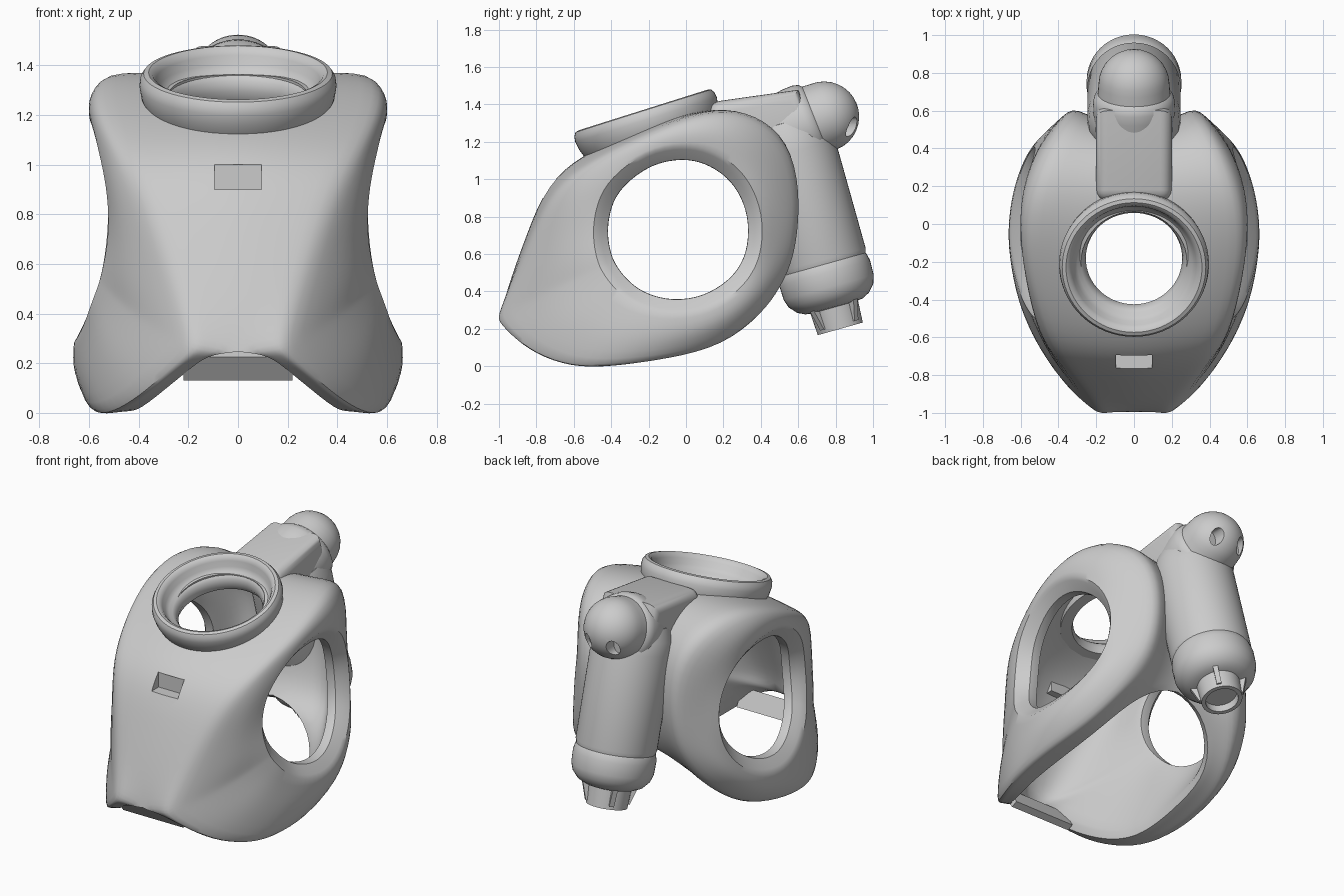
import bpy, bmesh, math
from mathutils import Vector

if "Cube" in bpy.data.objects:
    bpy.data.objects.remove(bpy.data.objects["Cube"])

def make(name, bm, smooth=True, angle=35):
    bmesh.ops.recalc_face_normals(bm, faces=bm.faces)
    me = bpy.data.meshes.new(name)
    bm.to_mesh(me)
    bm.free()
    ob = bpy.data.objects.new(name, me)
    bpy.context.collection.objects.link(ob)
    if smooth:
        shade(ob, angle)
    return ob

def shade(ob, angle=35):
    bpy.ops.object.select_all(action='DESELECT')
    ob.select_set(True)
    bpy.context.view_layer.objects.active = ob
    bpy.ops.object.shade_smooth_by_angle(angle=math.radians(angle))

def lathe(name, prof, origin, axis, closed=False, segs=48):
    """Spin (radius, height) points round an axis lying in the y-z plane."""
    bm = bmesh.new()
    w = Vector(axis).normalized()
    u = Vector((1, 0, 0))
    vs = [bm.verts.new(Vector(origin) + u * r + w * h) for r, h in prof]
    es = [bm.edges.new(p) for p in zip(vs, vs[1:])]
    if closed:
        es.append(bm.edges.new((vs[-1], vs[0])))
    bmesh.ops.spin(bm, geom=vs + es, cent=origin, axis=w, angle=2 * math.pi, steps=segs, use_merge=True)
    bmesh.ops.remove_doubles(bm, verts=bm.verts, dist=1e-4)
    return make(name, bm)

def prism(name, pts, x0, x1):
    """Extrude a y-z outline along x."""
    bm = bmesh.new()
    a = [bm.verts.new((x0, y, z)) for y, z in pts]
    b = [bm.verts.new((x1, y, z)) for y, z in pts]
    bm.faces.new(a)
    bm.faces.new(b)
    for i in range(len(pts)):
        j = (i + 1) % len(pts)
        bm.faces.new((a[i], a[j], b[j], b[i]))
    return make(name, bm, False)

def cut(ob, cutter):
    cutter.hide_render = True
    m = ob.modifiers.new('cut', 'BOOLEAN')
    m.operation = 'DIFFERENCE'
    m.solver = 'EXACT'
    m.object = cutter

def bake(ob):
    """Apply every modifier, then shade."""
    bpy.context.view_layer.update()
    dg = bpy.context.evaluated_depsgraph_get()
    me = bpy.data.meshes.new_from_object(ob.evaluated_get(dg))
    ob.modifiers.clear()
    ob.data = me
    shade(ob)

def table(t, v):
    for (a, fa), (b, fb) in zip(t, t[1:]):
        if v <= b:
            k = max(0, (v - a) / (b - a))
            return fa + (fb - fa) * k
    return t[-1][1]

# Side wall: half-width by height, scaled along the length
WIDTH = [(0, .63), (.1, .68), (.25, .675), (.4, .645), (.75, .595), (1.1, .595), (1.28, .62), (1.4, .6)]
TAPER = [(-1, .33), (-.9, .45), (-.8, .6), (-.6, .81), (-.4, .93), (-.1, 1), (.2, .97), (.42, .87), (.6, .6)]
def side_x(y, z):
    return table(WIDTH, z) * table(TAPER, y)

# Shell rows round the arm hole: inner line y, z, x and shoulder crease y, z, x
ROWS = [(-1, .245, 0, -1.01, .29, .19), (-.94, .47, 0, -.92, .47, .25), (-.85, .72, 0, -.82, .72, .33),
        (-.75, .98, 0, -.7, .955, .42), (-.57, 1.13, 0, -.52, 1.09, .5), (-.3, 1.26, 0, -.25, 1.23, .56),
        (-.05, 1.35, 0, 0, 1.34, .57), (.2, 1.385, 0, .22, 1.39, .52), (.38, 1.31, 0, .44, 1.33, .44),
        (.48, 1.15, 0, .6, 1.16, .35), (.5, .9, 0, .635, .86, .32), (.47, .65, 0, .6, .57, .34),
        (.42, .48, 0, .52, .41, .39), (.38, .34, .27, .42, .27, .45), (.2, .13, .42, .2, .1, .55),
        (-.1, .06, .45, -.1, .03, .61), (-.4, .01, .46, -.4, -.01, .6), (-.6, 0, .41, -.62, -.01, .52),
        (-.8, .08, .31, -.82, .06, .4), (-.92, .17, .2, -.94, .16, .29), (-.99, .235, .12, -1.01, .24, .2)]
HC = Vector((-.04, .73))

bm = bmesh.new()
crease = bm.edges.layers.float.new('crease_edge')
grid = []
for py, pz, px, qy, qz, qx in ROWS:
    P, Q = Vector((py, pz)), Vector((qy, qz))
    d = (Q - HC).normalized()
    rim, hole = HC + d * .46, HC + d * .383
    mid = (Q + rim) / 2
    X = side_x(*rim)
    Pi = P - (P - HC).normalized() * .06
    step = (X - .15, *(HC + d * .45))
    if px > .1:
        Qi = ((step[0] + px) / 2, (step[1] + Pi.x) / 2, (step[2] + Pi.y) / 2)
    else:
        Qi = (qx - .05, *(Q - d * .07))
    half = P.lerp(Q, .4)
    bulge = .02 if qy < -.6 and qz > .4 else 0
    loop = [(px, *P), (px + (qx - px) * .55, *half), (qx, *Q), (side_x(*mid) + bulge, *mid), (X, *rim),
            (X - .06, *hole), (X - .12, *hole), step, Qi, (px, *Pi)]
    grid.append([bm.verts.new(c) for c in loop])
n, m = len(grid), len(grid[0])
for i in range(n):
    a, b = grid[i], grid[(i + 1) % n]
    covered = ROWS[i][2] == 0 and ROWS[(i + 1) % n][2] == 0
    for j in range(m - 1 if covered else m):
        k = (j + 1) % m
        bm.faces.new((a[j], a[k], b[k], b[j]))
    for j, c in ((0, .8), (2, .25), (4, .9), (5, .9), (6, .9), (9, .8)):
        e = bm.edges.get((a[j], b[j]))
        if e and not (covered and j in (0, 9)):
            e[crease] = c
torso = make('torso_shell', bm, False)
mir = torso.modifiers.new('mirror', 'MIRROR')
mir.use_clip = True
sub = torso.modifiers.new('subdivision', 'SUBSURF')
sub.levels = sub.render_levels = 2

# Neck opening and collar
TILT = math.radians(17.5)
up = Vector((0, -math.sin(TILT), math.cos(TILT)))
neck = Vector((0, -.23, 1.37))
cut(torso, lathe('neck_cutter', [(0, -.4), (.28, -.4), (.28, .2), (0, .2)], neck, up))
lathe('neck_collar', [(.34, -.2), (.372, -.15), (.39, -.1), (.397, -.055), (.393, -.025), (.38, -.005),
                      (.36, 0), (.343, -.008), (.33, -.03), (.318, -.065), (.3, -.09), (.28, -.1),
                      (.265, -.12), (.255, -.16), (.27, -.2)], neck, up, closed=True, segs=64)

# Chest pocket
window = [(-.95, .9), (-.69, .9), (-.69, 1.0), (-.95, 1.0)]
cut(torso, prism('pocket_cutter', window, -.095, .095))
bake(torso)
prism('pocket_back', [(-.69, .88), (-.65, .88), (-.65, .99), (-.69, .99)], -.105, .105)
prism('pocket_floor', [(-.74, .88), (-.66, .88), (-.66, .9), (-.74, .9)], -.105, .105)

# Lip under the front panel
prism('front_lip', [(-.95, .225), (-.88, .13), (-.84, .15), (-.9, .26)], -.22, .22)

# Back canister with nozzle
base, axis = Vector((0, .825, .2)), Vector((0, -.27, .963)).normalized()
lathe('back_canister', [(0, .05), (.1, .05), (.1, 0), (.125, 0), (.132, .12), (.16, .125), (.2, .145),
                        (.235, .185), (.25, .23), (.252, .31), (.245, .345), (.24, .355), (.247, .38),
                        (.247, .98), (.24, 1.06), (.205, 1.14), (.12, 1.19), (0, 1.21)], base, axis)

# Nozzle fins
for i in range(4):
    bm = bmesh.new()
    a = math.radians(45 + 90 * i)
    u = Vector((1, 0, 0))
    w = axis.cross(u)
    rad, tan = u * math.cos(a) + w * math.sin(a), w * math.cos(a) - u * math.sin(a)
    sides = [[bm.verts.new(base + rad * r + axis * h + tan * t)
              for r, h in ((.11, .02), (.135, .02), (.18, .16), (.11, .16))] for t in (-.015, .015)]
    bm.faces.new(sides[0])
    bm.faces.new(sides[1])
    for j in range(4):
        k = (j + 1) % 4
        bm.faces.new((sides[0][j], sides[0][k], sides[1][k], sides[1][j]))
    make(f'nozzle_fin_{i + 1}', bm, False)

# Rounded bridge joining the canister top to the shell
bridge = prism('top_bridge', [(.12, 1.32), (.12, 1.41), (.6, 1.478), (.68, 1.25), (.45, 1.15)], -.2, .2)
bev = bridge.modifiers.new('round', 'BEVEL')
bev.width, bev.segments, bev.limit_method = .08, 5, 'ANGLE'
bev.angle_limit = math.radians(80)
bake(bridge)

# Domed end cap with two slots
dome = [(.188 * math.cos(t * math.pi / 16), .31 + .188 * math.sin(t * math.pi / 16)) for t in range(9)]
dome[-1] = (0, .498)
cap = lathe('dome_cap', [(0, 0), (.2, 0), (.21, .1), (.217, .16), (.217, .21), (.208, .245), (.192, .26)] + dome,
            (0, .45, 1.22), (0, .93, .37))
for s in (-1, 1):
    slot = lathe('slot_cutter', [(0, 0), (.035, 0), (.035, .25), (0, .25)], (s * .09, .83, 1.28), (0, 1, 0), segs=20)
    for v in slot.data.vertices:
        v.co.z = 1.28 + (v.co.z - 1.28) * 1.5
    cut(cap, slot)
bake(cap)

# Remove the helper cutters
for ob in list(bpy.data.objects):
    if 'cutter' in ob.name:
        bpy.data.objects.remove(ob)
